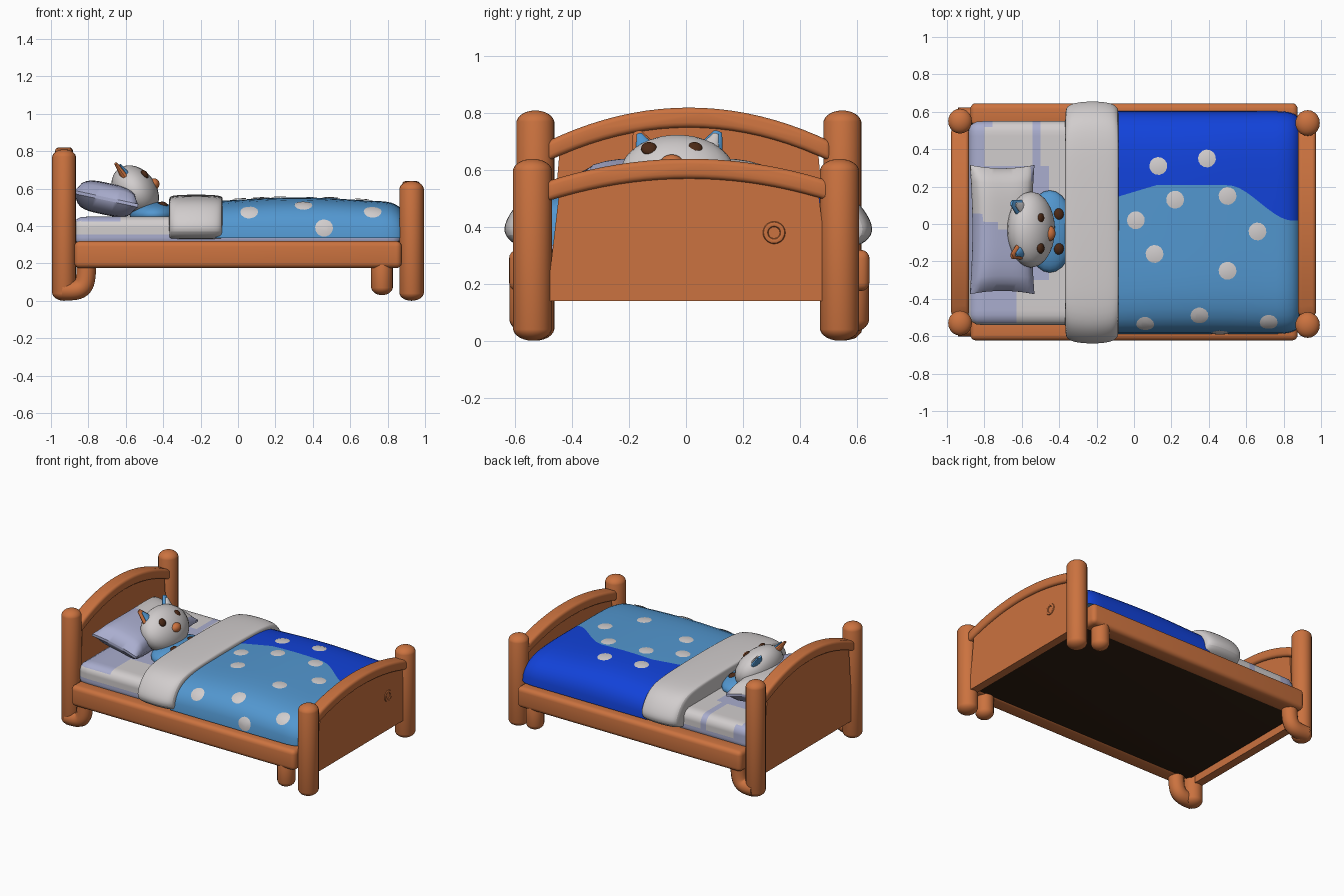
import bpy, bmesh, math
from mathutils import Matrix, Vector
from mathutils.bvhtree import BVHTree

if "Cube" in bpy.data.objects:
    bpy.data.objects.remove(bpy.data.objects["Cube"])


def material(name, rgb):
    m = bpy.data.materials.new(name)
    m.use_nodes = True
    m.diffuse_color = (*rgb, 1)
    node = next(n for n in m.node_tree.nodes if n.type == 'BSDF_PRINCIPLED')
    node.inputs["Base Color"].default_value = (*rgb, 1)
    return m


WOOD = material("warm wood", (0.60, 0.17, 0.05))
DARK = material("dark underside", (0.03, 0.014, 0.006))
WHITE = material("linen white", (0.64, 0.61, 0.61))
LILAC = material("pale lavender", (0.40, 0.42, 0.62))
SKY = material("light blue", (0.085, 0.31, 0.63))
DEEP = material("deep blue", (0.006, 0.055, 0.70))
BROWN = material("dark brown", (0.07, 0.022, 0.008))
made = []


def make(name, bm, mats, rule=None, matrix=None):
    if matrix:
        bm.transform(matrix)
    bmesh.ops.recalc_face_normals(bm, faces=bm.faces[:])
    if rule:
        for f in bm.faces:
            f.material_index = rule(f.calc_center_median())
    me = bpy.data.meshes.new(name)
    bm.to_mesh(me)
    bm.free()
    for m in mats:
        me.materials.append(m)
    ob = bpy.data.objects.new(name, me)
    bpy.context.collection.objects.link(ob)
    made.append(ob)
    return ob


def box(name, centre, size, mat, bevel=0.03):
    bm = bmesh.new()
    bmesh.ops.create_cube(bm, size=1, matrix=Matrix.Translation(centre) @ Matrix.Diagonal((*size, 1)))
    bmesh.ops.bevel(bm, geom=bm.edges[:], offset=bevel, segments=4, profile=0.5, affect='EDGES')
    return make(name, bm, [mat])


def capsule(name, x, y, bottom, top, r, mat=WOOD, cap=0.045):
    # Sphere split at its equator and stretched, giving a round-ended post
    bm = bmesh.new()
    bmesh.ops.create_uvsphere(bm, u_segments=20, v_segments=13, radius=1)
    for v in bm.verts:
        up = v.co.z > 0
        v.co = (x + v.co.x * r, y + v.co.y * r * 1.05,
                (top - cap if up else bottom + cap) + v.co.z * cap)
    return make(name, bm, [mat])


def ball(name, centre, radii, mat, base=Matrix.Identity(4)):
    bm = bmesh.new()
    bmesh.ops.create_uvsphere(bm, u_segments=24, v_segments=16, radius=1)
    return make(name, bm, [mat], None, base @ Matrix.Translation(centre) @ Matrix.Diagonal((*radii, 1)))


def loft(name, rings, mats, rule=None):
    bm = bmesh.new()
    rows = [[bm.verts.new(p) for p in ring] for ring in rings]
    n = len(rows[0])
    for a, b in zip(rows, rows[1:]):
        for i in range(n):
            bm.faces.new((a[i], a[(i + 1) % n], b[(i + 1) % n], b[i]))
    bm.faces.new(rows[0])
    bm.faces.new(rows[-1])
    return make(name, bm, mats, rule)


def grid_block(cuts):
    bm = bmesh.new()
    bmesh.ops.create_cube(bm, size=2)
    bmesh.ops.subdivide_edges(bm, edges=bm.edges[:], cuts=cuts, use_grid_fill=True)
    return bm


# Posts, inner feet and side rails
for label, y, rail_y in (("right", -0.53, -0.56), ("left", 0.55, 0.583)):
    capsule(f"head_post_{label}", -0.93, y, 0, 0.81, 0.064)
    capsule(f"foot_post_{label}", 0.928, y - 0.01, 0, 0.64, 0.066)
    capsule(f"inner_foot_{label}", 0.77, rail_y, 0.03, 0.24, 0.058)
    box(f"side_rail_{label}", (0, rail_y, 0.247), (1.75, 0.125, 0.145), WOOD)
    cu = bpy.data.curves.new(f"curled_foot_{label}", 'CURVE')
    cu.dimensions = '3D'
    cu.bevel_depth = 0.052
    cu.use_fill_caps = True
    sp = cu.splines.new('NURBS')
    path = [(-0.94, 0.055), (-0.88, 0.052), (-0.82, 0.06), (-0.81, 0.13), (-0.81, 0.23)]
    sp.points.add(len(path) - 1)
    for p, (x, z) in zip(sp.points, path):
        p.co = (x, rail_y * 0.98, z, 1)
    sp.use_endpoint_u = True
    cu.materials.append(WOOD)
    bpy.context.collection.objects.link(bpy.data.objects.new(cu.name, cu))


# Arched boards with a thicker rim along the top
def arch_board(name, x, depth, end, crown, low_end=None):
    def arc(i, drop):
        u = i / 10 - 1
        return 0.5 * u + 0.01, end + (crown - end) * (1 - u * u) - drop
    top = [arc(i, 0) for i in range(21)]
    under = [arc(i, 0.07) for i in range(20, -1, -1)]
    base = [(0.51, 0.14), (-0.49, 0.14)]
    for part, outline, d in (("panel", top[1:-1] + base, depth * 0.62), ("rim", top + under, depth)):
        bm = bmesh.new()
        rows = [[bm.verts.new((x + s * d / 2, y, z)) for y, z in outline] for s in (-1, 1)]
        n = len(outline)
        for i in range(n):
            bm.faces.new([rows[0][i], rows[0][(i + 1) % n], rows[1][(i + 1) % n], rows[1][i]])
        bm.faces.new(rows[0])
        bm.faces.new(rows[1])
        if part == "rim":
            bmesh.ops.recalc_face_normals(bm, faces=bm.faces[:])
            sharp = [e for e in bm.edges if e.calc_face_angle(0) > 0.7]
            bmesh.ops.bevel(bm, geom=sharp, offset=0.018, segments=3, profile=0.5, affect='EDGES')
        make(f"{name}_{part}", bm, [WOOD])


arch_board("headboard", -0.93, 0.095, 0.70, 0.82)
arch_board("footboard", 0.925, 0.095, 0.56, 0.64)

# Wood knot on the footboard
rings = []
for i in range(20):
    a = math.tau * i / 20
    rings.append([(0.954 + 0.008 * math.sin(b), 0.31 + (0.03 + 0.01 * math.cos(b)) * math.cos(a),
                   0.38 + (0.03 + 0.01 * math.cos(b)) * math.sin(a)) for b in (k * math.tau / 8 for k in range(8))])
loft("wood_knot", rings + rings[:1], [WOOD])

box("bed_base", (0, 0.01, 0.25), (1.78, 1.06, 0.14), DARK, 0.005)

# Mattress with rounded edges and lavender patches around the pillow
bm = grid_block(40)
half, r = Vector((0.88, 0.545, 0.085)), 0.06
for v in bm.verts:
    p = Vector(c * h for c, h in zip(v.co, half))
    inner = Vector(max(-h + r, min(h - r, c)) for c, h in zip(p, half))
    if (p - inner).length > 0:
        p = inner + (p - inner).normalized() * r
    v.co = p + Vector((-0.005, 0.005, 0.365))


def mattress_patch(c):
    if c.z < 0.355:
        return 1
    if c.y < -0.3:
        return int(c.x < -0.62 and c.z > 0.425)
    return int(c.x < -0.83 + 0.1 * c.y or -0.56 < c.x < -0.42 - 0.18 * abs(c.y) or c.y < 0.3 and c.x < -0.5)


make("mattress", bm, [WHITE, LILAC], mattress_patch)

# Pillow, pinched toward its corners
bm = grid_block(15)
for v in bm.verts:
    u, w, t = v.co
    puff = max(0, (1 - u ** 4) * (1 - w ** 4)) ** 0.5
    v.co = (0.175 * u * (1 - 0.08 * (1 - w * w)), 0.345 * w * (1 - 0.05 * (1 - u * u)), 0.085 * t * (0.1 + 0.9 * puff))
make("pillow", bm, [LILAC, WHITE], lambda c: int(c.y > -0.02 - 0.5 * (c.x + 0.7) and c.z > 0.54),
     Matrix.Translation((-0.705, -0.03, 0.545)) @ Matrix.Rotation(math.radians(12), 4, 'Y'))


# Blanket: two colours that meet along a wavy line
def seam(x):
    t = max(0, min(1, (x - 0.5) / 0.35))
    return 0.2 - 0.3 * max(0, 0.12 - x) - 0.19 * t * t * (3 - 2 * t)


def blanket_ring(x):
    e = max(0, (x - 0.76) / 0.125)
    shrink = (1 - min(0.96, e) ** 2.5) ** 0.4
    w, h = 0.595 * (0.9 + 0.1 * shrink), (0.205 + 0.012 * math.sin(5 * x)) * (0.55 + 0.45 * shrink)
    s0 = math.asin(seam(x) / w) / (math.pi / 2)
    n = 14
    ss = [-1 + (s0 + 1) * i / n for i in range(n)] + [s0 + (1 - s0) * i / n for i in range(n + 1)]
    ring = []
    for s in ss:
        k = math.sin(s * math.pi / 2)
        ring.append((x, k * w + 0.008, 0.335 + h * max(0, 1 - abs(k) ** 5) ** 0.4))
    return ring


stations = [-0.12 + 0.04 * i for i in range(23)] + [0.79, 0.82, 0.845, 0.862, 0.874, 0.882]
blanket = loft("blanket", [blanket_ring(x) for x in stations], [SKY, DEEP],
               lambda c: int(c.y > seam(c.x) + 0.008))

# White spots laid onto the blanket surface
bm = bmesh.new()
bm.from_mesh(blanket.data)
tree = BVHTree.FromBMesh(bm)
bm.free()
spots = [(0.13, 0.31), (0.39, 0.35), (0.22, 0.13), (0.5, 0.15), (0.01, 0.02), (0.66, -0.04), (0.11, -0.16),
         (0.5, -0.25), (0.35, -0.49), (0.06, -0.535), (0.72, -0.525), (0.46, -0.7, 0.39)]
bm = bmesh.new()
for spot in spots:
    start = Vector((*spot, 0.7)[:3]) if len(spot) == 2 else Vector(spot)
    hit, nor, _, _ = tree.ray_cast(start, Vector((0, 0, -1)) if len(spot) == 2 else Vector((0, 1, 0)))
    side = nor.orthogonal().normalized()
    other = nor.cross(side)
    rows = []
    for rad in (0.048, 0.025):
        row = []
        for i in range(14):
            a = math.tau * i / 14
            near, n2, _, _ = tree.find_nearest(hit + rad * (side * math.cos(a) + other * math.sin(a)))
            row.append(bm.verts.new(near + n2 * (0.003 if rad > 0.03 else 0.007)))
        rows.append(row)
    for i in range(14):
        j = (i + 1) % 14
        bm.faces.new((rows[0][i], rows[0][j], rows[1][j], rows[1][i]))
    bm.faces.new(rows[1])
make("blanket_spots", bm, [WHITE])

# Folded-over sheet draped across the bed
drape = [(0.3, 0.563), (0.5, 0.55), (0.585, 0.5), (0.64, 0.42), (0.645, 0.37), (0.59, 0.325), (0.5, 0.335)]
outline = [(-y, z) for y, z in drape[::-1]] + [(0, 0.567)] + drape
rings = [[(x, y * k + 0.008, 0.38 + (z - 0.38) * k) for y, z in outline]
         for x, k in ((-0.37, 0.9), (-0.365, 0.96), (-0.33, 1), (-0.22, 1.015), (-0.12, 1), (-0.085, 0.96), (-0.08, 0.9))]
fold = loft("sheet_fold", rings, [WHITE])
sub = fold.modifiers.new("soften", 'SUBSURF')
sub.levels = sub.render_levels = 2

# Toy bear tucked in: body, head, ears, eyes, nose, paws
ball("bear_body", (-0.45, -0.04, 0.46), (0.13, 0.22, 0.07), SKY)
base = Matrix.Translation((-0.55, -0.03, 0.585)) @ Matrix.Rotation(math.radians(-35), 4, 'Y')
ball("bear_head", (0, 0, 0), (0.115, 0.203, 0.15), WHITE, base)
ball("bear_nose", (0.1, -0.02, -0.025), (0.035, 0.042, 0.032), WOOD, base)
for i, s in enumerate((-1, 1)):
    ball(f"bear_eye_{i}", (0.094, s * 0.08 - 0.02, 0.045), (0.016, 0.028, 0.026), BROWN, base)
    ear_base = base @ Matrix.Translation((0, s * 0.125, 0.135)) @ Matrix.Rotation(-s * 0.35, 4, 'X')
    for part, scale, shift, mat in (("ear", 1, 0, WOOD if s < 0 else SKY), ("ear_inner", 0.6, 0.016, SKY if s < 0 else WHITE)):
        bm = bmesh.new()
        bmesh.ops.create_cone(bm, cap_ends=True, segments=16, radius1=0.055 * scale, radius2=0.016 * scale, depth=0.1 * scale)
        make(f"bear_{part}_{i}", bm, [mat], None,
             ear_base @ Matrix.Translation((shift, 0, 0)) @ Matrix.Diagonal((0.45, 1, 1, 1)))
    ball(f"bear_paw_{i}", (-0.405, s * 0.09 - 0.04, 0.505), (0.03, 0.035, 0.025), BROWN)

# Smooth shading with crisp edges
bpy.ops.object.select_all(action='DESELECT')
for ob in made:
    ob.select_set(True)
bpy.context.view_layer.objects.active = made[0]
bpy.ops.object.shade_smooth_by_angle(angle=math.radians(40))
